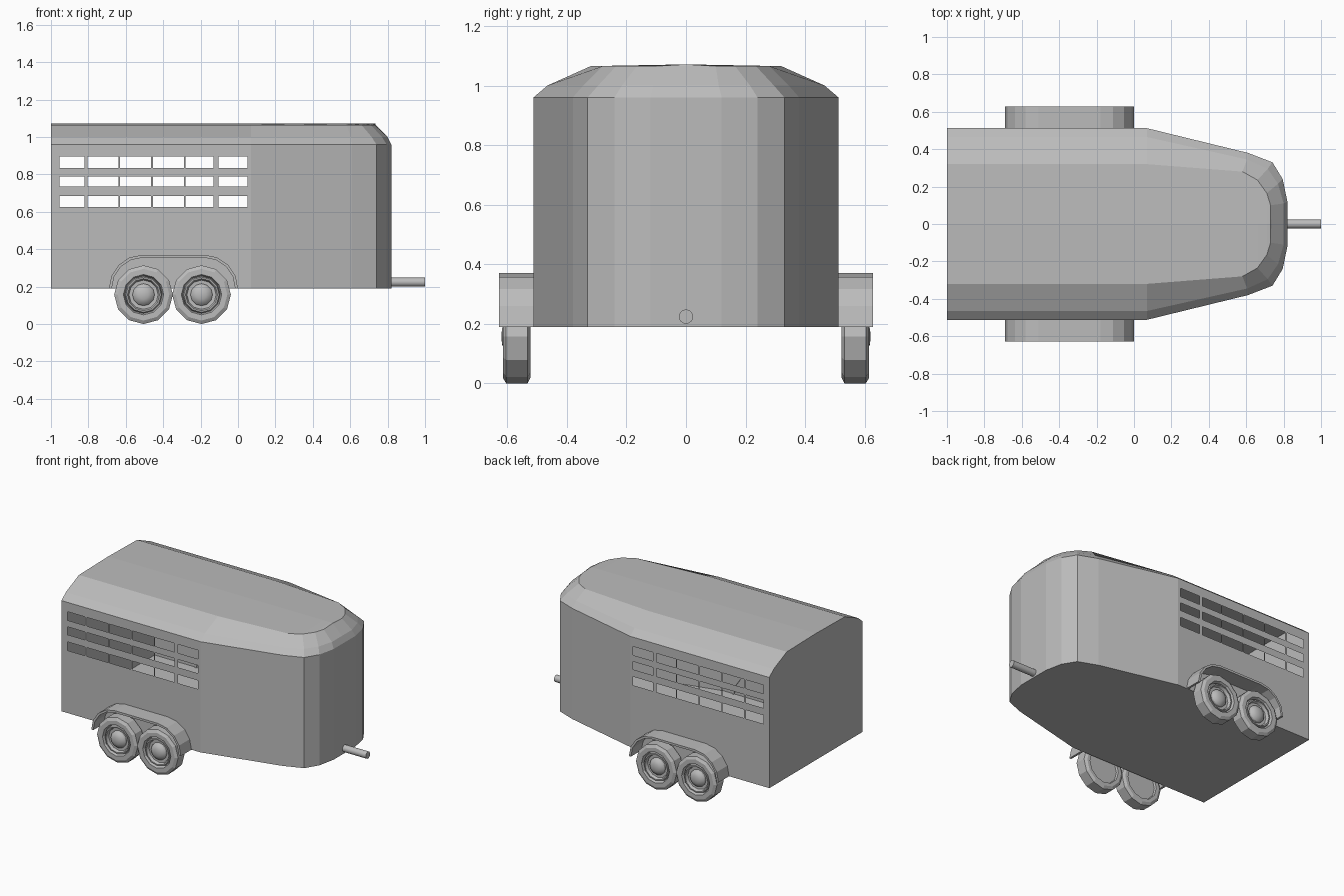
import bpy, bmesh, math

if "Cube" in bpy.data.objects:
    bpy.data.objects.remove(bpy.data.objects["Cube"])

grey = bpy.data.materials.new("trailer grey")
grey.diffuse_color = (0.5, 0.5, 0.5, 1)
grey.use_nodes = True
grey.node_tree.nodes["Principled BSDF"].inputs["Base Color"].default_value = grey.diffuse_color


def finish(bm, name, smooth=0, mirror=True):
    bmesh.ops.remove_doubles(bm, verts=bm.verts, dist=0.0005)
    bmesh.ops.recalc_face_normals(bm, faces=bm.faces)
    me = bpy.data.meshes.new(name)
    bm.to_mesh(me)
    bm.free()
    me.materials.append(grey)
    ob = bpy.data.objects.new(name, me)
    bpy.context.collection.objects.link(ob)
    if mirror:
        m = ob.modifiers.new("mirror", 'MIRROR')
        m.use_axis = (False, True, False)
    if smooth:
        bpy.context.view_layer.objects.active = ob
        ob.select_set(True)
        bpy.ops.object.shade_smooth_by_angle(angle=math.radians(smooth))
        ob.select_set(False)
    return ob


def face(bm, pts):
    # Drop repeated points so collapsed quads become triangles
    clean = [p for i, p in enumerate(pts) if p != pts[i - 1]]
    if len(clean) > 2:
        bm.faces.new([bm.verts.new(p) for p in clean])


# Body half: each column holds the wall, roof bend and roof edge as (x, y)
FLOOR, EAVE, BEND, ROOF, RIDGE = 0.19, 0.96, 1.0, 1.065, 1.071
columns = [
    ((-1, .512), (-1, .465), (-1, .32)),
    ((.07, .512), (.07, .465), (.07, .32)),
    ((.61, .38), (.605, .345), (.58, .28)),
    ((.74, .33), (.715, .295), (.66, .235)),
    ((.795, .24), (.77, .215), (.71, .165)),
    ((.82, .12), (.80, .11), (.73, .10)),
    ((.82, 0), (.80, 0), (.735, 0)),
]


def column(wall, bend, roof):
    return [(wall[0], 0, FLOOR), (*wall, FLOOR), (*wall, EAVE),
            (*bend, BEND), (*roof, ROOF), (roof[0], 0, RIDGE)]


bm = bmesh.new()
cols = [column(*c) for c in columns]
for i in range(len(cols) - 1):
    a, b = cols[i], cols[i + 1]
    for j in range(5):
        if i == 0 and j == 1:
            continue  # slatted side wall is made below
        face(bm, [a[j], b[j], b[j + 1], a[j + 1]])
face(bm, cols[0])  # rear wall

# Side wall as a grid with open window cells
xs = [-1, -.955, -.82, -.805, -.64, -.63, -.465, -.455, -.29,
      -.28, -.13, -.105, .05, .07]
zs = [FLOOR, .625, .685, .735, .79, .835, .895, EAVE]
for i in range(len(xs) - 1):
    for j in range(len(zs) - 1):
        if i % 2 and j % 2:
            continue
        face(bm, [(x, .512, z) for x, z in (
            (xs[i], zs[j]), (xs[i + 1], zs[j]),
            (xs[i + 1], zs[j + 1]), (xs[i], zs[j + 1]))])
finish(bm, "trailer_body")

# Fenders: two quarter arcs joined by a straight top, with thickness
def arch(r, steps=4):
    pts = []
    for k in range(steps + 1):
        t = math.pi - k * math.pi / 2 / steps
        pts.append((-.51 + r * math.cos(t), .19 + r * math.sin(t)))
    return pts + [(-.69 - x, z) for x, z in reversed(pts)]


bm = bmesh.new()
outer, inner = arch(.18), arch(.165)
for i in range(len(outer) - 1):
    quad = (outer[i], outer[i + 1], inner[i + 1], inner[i])
    for y in (.505, .628):
        face(bm, [(x, y, z) for x, z in quad])
    for p, q in ((outer[i], outer[i + 1]), (inner[i], inner[i + 1])):
        face(bm, [(p[0], .505, p[1]), (q[0], .505, q[1]),
                  (q[0], .628, q[1]), (p[0], .628, p[1])])
for k in (0, -1):
    o, n = outer[k], inner[k]
    face(bm, [(o[0], .505, o[1]), (o[0], .628, o[1]),
              (n[0], .628, n[1]), (n[0], .505, n[1])])
finish(bm, "fender")


# Wheels: (radius, y) profiles turned around the axle
def lathe(name, profile, cx, segs, smooth=0):
    bm = bmesh.new()

    def pt(r, y, k):
        a = 2 * math.pi * (k % segs) / segs
        return (cx + r * math.sin(a), y, .157 - r * math.cos(a))
    for (r1, y1), (r2, y2) in zip(profile, profile[1:]):
        for k in range(segs):
            face(bm, [pt(r1, y1, k), pt(r2, y2, k),
                      pt(r2, y2, k + 1), pt(r1, y1, k + 1)])
    return finish(bm, name, smooth)


tyre = [(0, .535), (.11, .535), (.115, .522), (.138, .522), (.157, .532),
        (.157, .604), (.138, .615), (.108, .615), (.1, .59)]
rim = [(.1, .59), (.094, .608), (.086, .608), (.078, .588), (0, .582)]
hub = [(.06, .583), (.057, .597), (.045, .61), (.025, .618), (0, .62)]
for label, cx in (("rear", -.505), ("front", -.195)):
    lathe(label + "_tyre", tyre, cx, 12)
    lathe(label + "_rim", rim, cx, 12, 30)
    lathe(label + "_hub", hub, cx, 12, 30)

# Tow bar
bpy.ops.mesh.primitive_cylinder_add(
    vertices=16, radius=.024, depth=.2, location=(.9, 0, .224),
    rotation=(0, math.pi / 2, 0))
bar = bpy.context.object
bar.name = "tow_bar"
bar.data.materials.append(grey)
bpy.ops.object.shade_smooth_by_angle(angle=math.radians(30))
